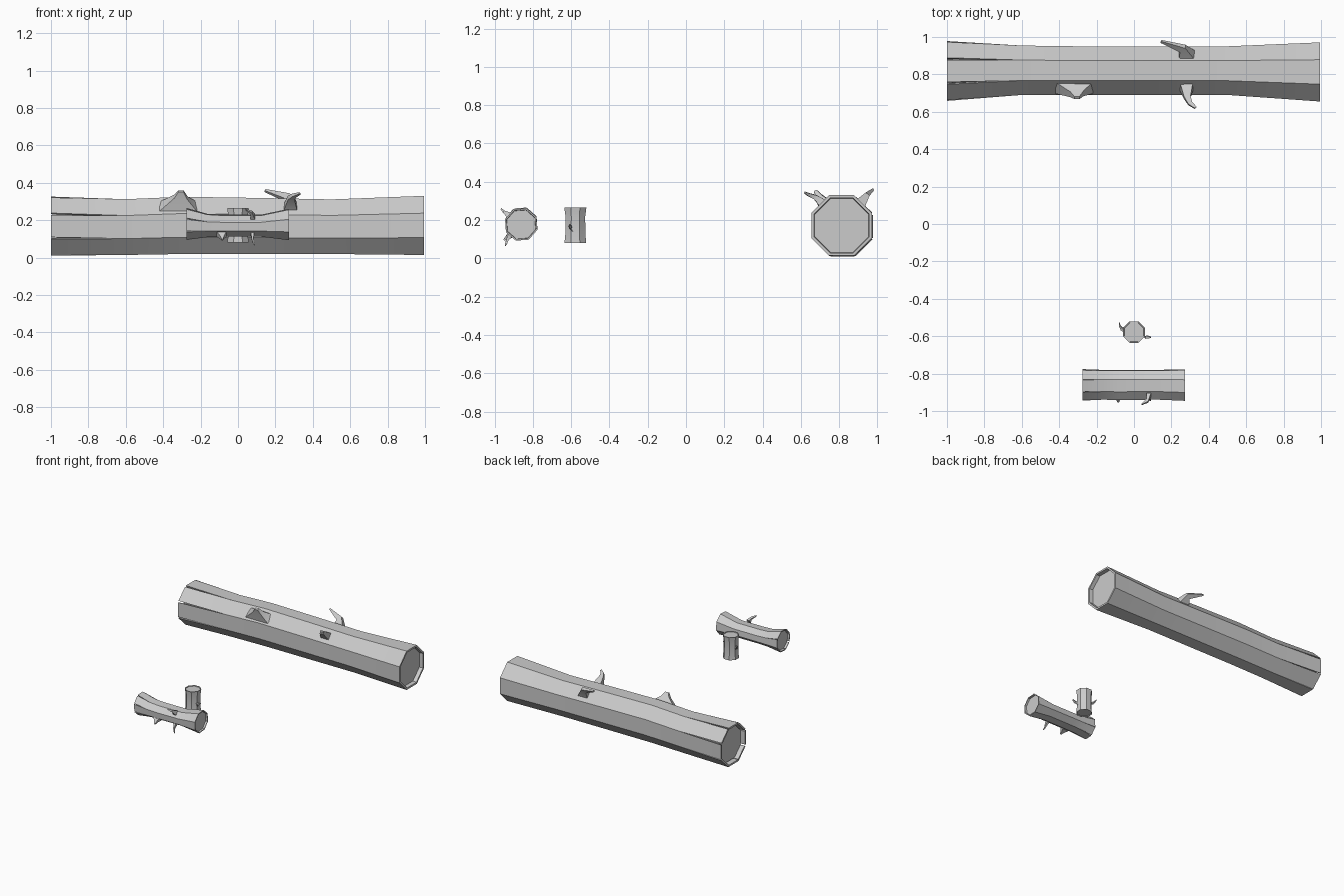
import bpy, bmesh, math
from mathutils import Matrix, Vector

if "Cube" in bpy.data.objects:
    bpy.data.objects.remove(bpy.data.objects["Cube"])


def finish(bm, name, mat):
    bmesh.ops.transform(bm, matrix=mat, verts=bm.verts)
    bmesh.ops.recalc_face_normals(bm, faces=bm.faces)
    me = bpy.data.meshes.new(name)
    bm.to_mesh(me)
    bm.free()
    ob = bpy.data.objects.new(name, me)
    bpy.context.collection.objects.link(ob)
    bpy.ops.object.select_all(action='DESELECT')
    ob.select_set(True)
    bpy.context.view_layer.objects.active = ob
    bpy.ops.object.shade_smooth_by_angle(angle=math.radians(30))
    return ob


def octagon(ring, s=1.0, x=None):
    # ring = (x, centre y, centre z, half width, half height)
    rx, cy, cz, hy, hz = ring
    k = s / math.cos(math.pi / 8)
    return [Vector((rx if x is None else x,
                    cy + hy * k * math.cos(math.pi / 8 + i * math.pi / 4),
                    cz + hz * k * math.sin(math.pi / 8 + i * math.pi / 4))) for i in range(8)]


def log(name, mat, rings, split, recess):
    bm = bmesh.new()
    new = lambda pts: [bm.verts.new(p) for p in pts]

    def skin(a, b):
        for i in range(8):
            j = (i + 1) % 8
            bm.faces.new((a[i], a[j], b[j], b[i]))

    def fan(loop, x, ring):
        c = bm.verts.new((x, ring[1], ring[2]))
        for i in range(8):
            bm.faces.new((loop[i], loop[(i + 1) % 8], c))

    def recessed_end(outer, ring, x):
        rim = new(octagon(ring, .91))
        deep = new(octagon(ring, .89, x))
        skin(outer, rim)
        skin(rim, deep)
        fan(deep, x, ring)

    # bark tube
    loops = [new(octagon(r)) for r in (rings[1:] if split else rings)]
    for a, b in zip(loops, loops[1:]):
        skin(a, b)
    recessed_end(loops[-1], rings[-1], rings[-1][0] - recess)
    if not split:
        recessed_end(loops[0], rings[0], rings[0][0] + recess)
    else:
        # split bark slats around a solid core
        end, near = rings[0], rings[1]
        gaps = [.055, .05, .055, .05, .05, .02, .02, .03]
        core0 = new(octagon(near, .88))
        core1 = new(octagon(end, .85, end[0] + recess))
        skin(core0, core1)
        fan(core1, end[0] + recess, end)
        o, n, ni = octagon(end), octagon(near), octagon(near, .91)
        oi = octagon(end, .91)
        for i in range(8):
            j = (i + 1) % 8
            a, b = gaps[i], 1 - gaps[j]
            outer = [o[i].lerp(o[j], a), o[i].lerp(o[j], b)]
            inner = [oi[i].lerp(oi[j], a), oi[i].lerp(oi[j], b)]
            A, B = new(outer)
            C, D = new(inner)
            E, F = new((ni[i], ni[j]))
            P, Q = loops[0][i], loops[0][j]
            for f in ((P, Q, B, A), (A, B, D, C), (C, D, F, E), (A, C, E, P), (B, Q, F, D)):
                bm.faces.new(f)
    return finish(bm, name, mat)


def branch(name, mat, path):
    # path = points with (half size along log, half size across)
    bm = bmesh.new()
    pts = [Vector(p[:3]) for p in path]
    prev = None
    for k, p in enumerate(pts):
        t = (pts[min(k + 1, len(pts) - 1)] - pts[max(k - 1, 0)]).normalized()
        if k == 0:
            t = Vector((0, p.y, p.z)).normalized()
        s = (Vector((1, 0, 0)) - t * t.x).normalized()
        u = t.cross(s)
        a, b = path[k][3:]
        cur = [bm.verts.new(p + s * a * i + u * b * j) for i, j in ((1, 1), (-1, 1), (-1, -1), (1, -1))]
        if prev:
            for i in range(4):
                j = (i + 1) % 4
                bm.faces.new((prev[i], prev[j], cur[j], cur[i]))
        else:
            bm.faces.new(cur)
        prev = cur
    bm.faces.new(prev)
    finish(bm, name, mat)


stubs = {
    "knot": [(-.32, -.085, .105, .10, .04), (-.305, -.118, .155, .035, .017), (-.305, -.138, .187, .014, .008)],
    "front_twig": [(.28, -.075, .10, .036, .03), (.285, -.135, .15, .018, .013),
                   (.30, -.168, .163, .012, .009), (.33, -.192, .175, .006, .005)],
    "back_twig": [(.285, .085, .10, .045, .035), (.26, .125, .155, .022, .013), (.145, .163, .19, .006, .006)],
}

# large fallen log
big = Matrix.Translation((0, .813, .168))
log("large_log", big,
    [(-1, .005, 0, .16, .158), (-.6, .009, -.005, .132, .149), (-.3, .007, .004, .130, .153),
     (.1, .007, .001, .130, .150), (.5, .007, -.003, .130, .146), (.995, 0, .004, .158, .158)],
    True, .03)

# small log, same design rolled onto its side
small = (Matrix.Translation((0, -.86, .177)) @ Matrix.Rotation(math.radians(94), 4, 'X')
         @ Matrix.Diagonal((.275, .54, .52, 1)))
log("small_log", small,
    [(-1, .005, 0, .155, .158), (-.6, -.01, 0, .112, .150), (-.3, -.012, .002, .105, .152),
     (.45, -.012, 0, .105, .150), (.995, 0, .002, .152, .158)],
    True, .05)

for label, m in (("large", big), ("small", small)):
    for part, path in stubs.items():
        branch(label + "_log_" + part, m, path)

# upright short log
up = (Matrix.Translation((0, -.578, .173)) @ Matrix.Rotation(math.radians(-90), 4, 'Y')
      @ Matrix.Diagonal((.0925, .36, .36, 1)))
log("upright_log", up,
    [(-1, 0, 0, .158, .158), (-.5, 0, 0, .145, .145), (.5, 0, 0, .143, .143), (1, 0, 0, .16, .16)],
    False, .06)
at = Matrix.Translation((0, -.578, .165))
branch("upright_log_left_twig", at,
       [(-.04, .01, .01, .012, .018), (-.066, .018, .018, .007, .008), (-.076, .032, .028, .004, .005),
        (-.078, .05, .036, .002, .002)])
branch("upright_log_right_twig", at,
       [(.04, -.02, -.012, .012, .018), (.066, -.026, -.002, .007, .008), (.088, -.028, .012, .003, .004)])
